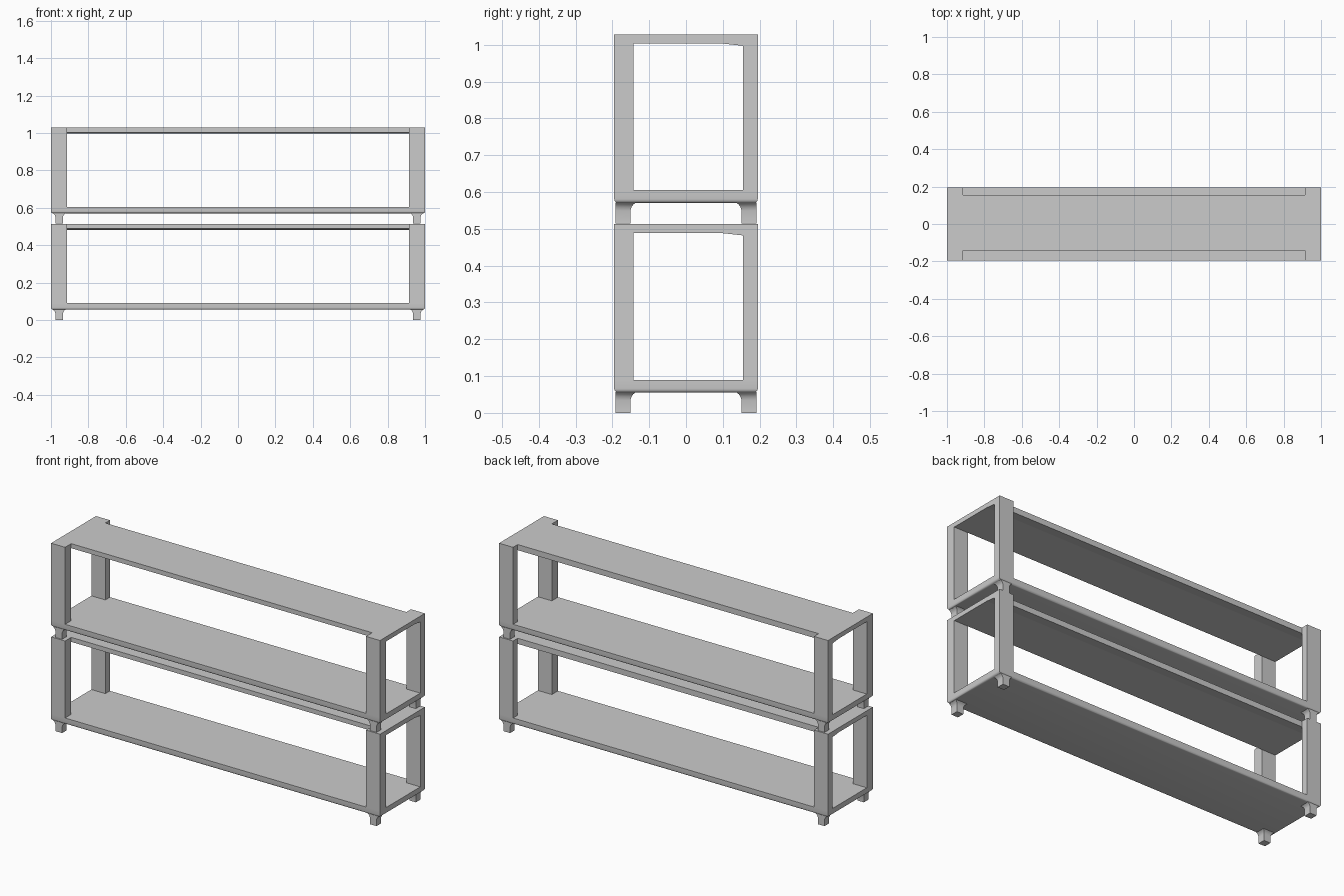
import bpy, bmesh, math

cube = bpy.data.objects.get("Cube")
if cube:
    bpy.data.objects.remove(cube, do_unlink=True)

grey = bpy.data.materials.new("light grey")
grey.use_nodes = True
colour = (0.6, 0.6, 0.6, 1)
grey.diffuse_color = colour
grey.node_tree.nodes["Principled BSDF"].inputs["Base Color"].default_value = colour

# Main sizes
LENGTH, DEPTH, POST_X = 1.0, 0.195, 0.915
POST_FRONT, POST_BACK = -0.142, 0.155
BASE_LOW, BASE_TOP, UNIT_TOP = 0.055, 0.09, 0.513


def finish(name, bm, z, smooth=False):
    bmesh.ops.recalc_face_normals(bm, faces=bm.faces[:])
    mesh = bpy.data.meshes.new(name)
    bm.to_mesh(mesh)
    bm.free()
    mesh.materials.append(grey)
    ob = bpy.data.objects.new(name, mesh)
    bpy.context.collection.objects.link(ob)
    ob.location.z = z
    if smooth:
        bpy.ops.object.select_all(action='DESELECT')
        ob.select_set(True)
        bpy.context.view_layer.objects.active = ob
        bpy.ops.object.shade_smooth_by_angle(angle=math.radians(35))
    return ob


def loft(rings):
    """Closed solid through rings that have equal point counts."""
    bm = bmesh.new()
    loops = [[bm.verts.new(p) for p in ring] for ring in rings]
    n = len(loops[0])
    for a, b in zip(loops, loops[1:]):
        for i in range(n):
            j = (i + 1) % n
            bm.faces.new((a[i], a[j], b[j], b[i]))
    bm.faces.new(loops[0])
    bm.faces.new(loops[-1])
    return bm


def rect(x0, x1, y0, y1, z):
    return [(x0, y0, z), (x1, y0, z), (x1, y1, z), (x0, y1, z)]


def box(x0, x1, y0, y1, z0, z1):
    return loft([rect(x0, x1, y0, y1, z0), rect(x0, x1, y0, y1, z1)])


def build_unit(level, z):
    # Bottom shelf with rounded lower edges
    bm = box(-LENGTH, LENGTH, -DEPTH, DEPTH, BASE_LOW, BASE_TOP)
    low = [e for e in bm.edges if all(v.co.z < BASE_LOW + 0.001 for v in e.verts)]
    bmesh.ops.bevel(bm, geom=low, offset=0.011, segments=4, profile=0.5,
                    affect='EDGES')
    finish(level + "_bottom_shelf", bm, z, True)

    # Top panel, thickened toward the back edge
    section = [(POST_FRONT, UNIT_TOP), (POST_BACK, UNIT_TOP), (POST_BACK, 0.482),
               (0.1, 0.488), (POST_FRONT, 0.488)]
    bm = loft([[(x, y, h) for y, h in section] for x in (-LENGTH, LENGTH)])
    finish(level + "_top_panel", bm, z)

    for sx, side in ((1, "left"), (-1, "right")):
        for sy, end in ((-1, "front"), (1, "back")):
            label = f"{level}_{end}_{side}"
            # Corner post
            x0, x1 = sorted((sx * POST_X, sx * LENGTH))
            y0, y1 = (-DEPTH, POST_FRONT) if sy < 0 else (POST_BACK, DEPTH)
            finish(label + "_post", box(x0, x1, y0, y1, BASE_TOP, UNIT_TOP), z)

            # Foot flaring into the shelf
            cx, cy = sx * 0.956, sy * 0.171
            rings = []
            for h, grow in ((0, 0), (0.034, 0), (0.044, 0.003),
                            (0.051, 0.008), (0.057, 0.016)):
                r = 0.02 + grow
                ring = rect(cx - r, cx + r, cy - r, cy + r, h)
                limit = DEPTH - 0.004
                rings.append([(x, max(-limit, min(limit, y)), k)
                              for x, y, k in ring])
            finish(label + "_foot", loft(rings), z, True)


# Two identical stacked units
build_unit("lower", 0)
build_unit("upper", 0.515)
